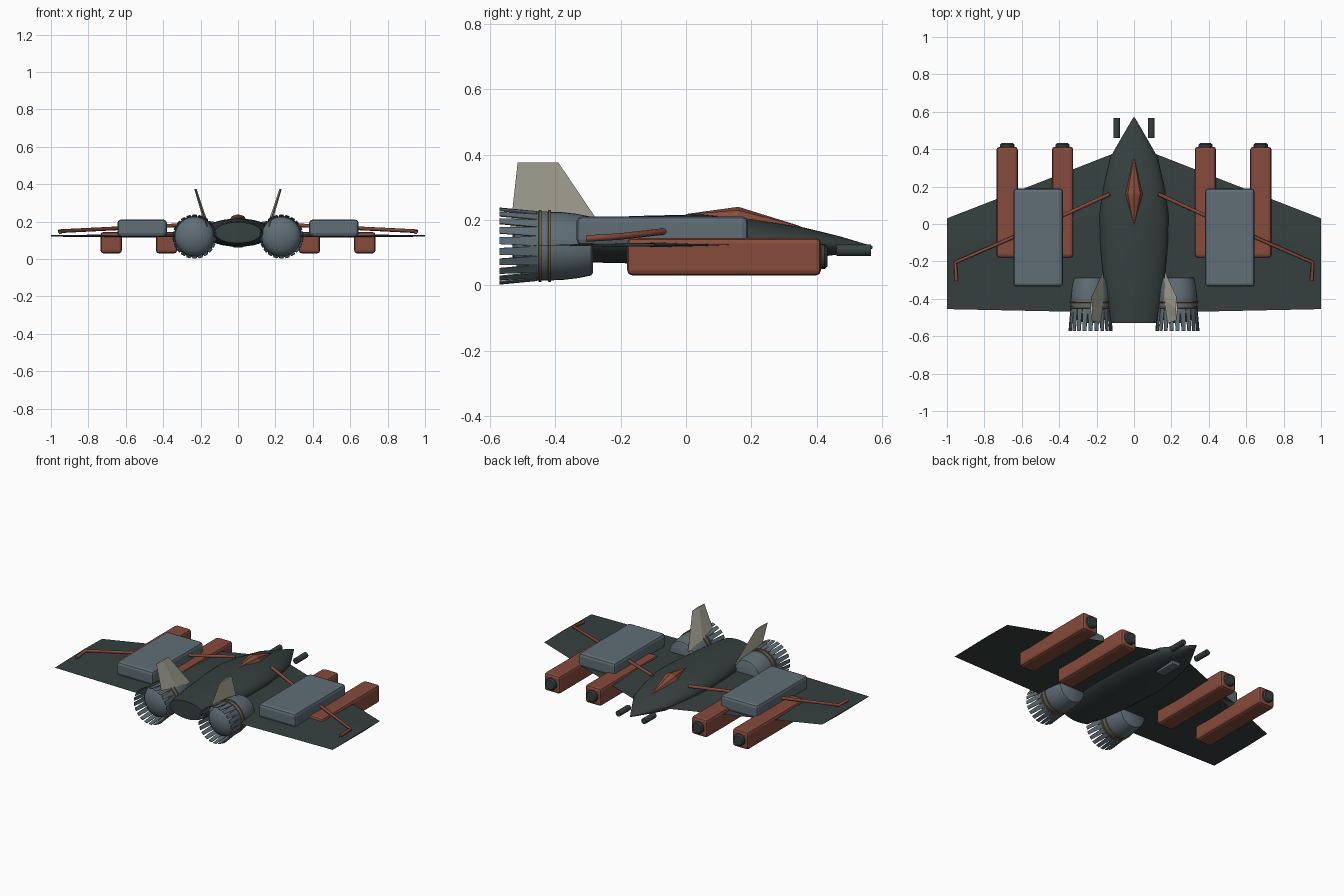
import bpy, bmesh, math
from mathutils import Vector, Matrix

if "Cube" in bpy.data.objects:
    bpy.data.objects.remove(bpy.data.objects["Cube"])


def material(name, rgb):
    m = bpy.data.materials.new(name)
    m.diffuse_color = (*rgb, 1)
    m.use_nodes = True
    m.node_tree.nodes["Principled BSDF"].inputs["Base Color"].default_value = m.diffuse_color
    return m


HULL = material("dark_green_grey", (0.036, 0.052, 0.050))
RED = material("rust_red", (0.24, 0.07, 0.045))
STEEL = material("blue_grey", (0.115, 0.155, 0.18))
CREAM = material("cream", (0.50, 0.49, 0.40))
BRASS = material("brass_brown", (0.17, 0.115, 0.045))


def finish(bm, name, mat, smooth=None, bevel=0, segments=2):
    bmesh.ops.recalc_face_normals(bm, faces=bm.faces)
    me = bpy.data.meshes.new(name)
    bm.to_mesh(me)
    bm.free()
    ob = bpy.data.objects.new(name, me)
    bpy.context.collection.objects.link(ob)
    me.materials.append(mat)
    if bevel:
        b = ob.modifiers.new("bevel", 'BEVEL')
        b.width, b.segments = bevel, segments
    if smooth:
        bpy.ops.object.select_all(action='DESELECT')
        ob.select_set(True)
        bpy.context.view_layer.objects.active = ob
        bpy.ops.object.shade_smooth_by_angle(angle=math.radians(smooth))
    return ob


def box(name, lo, hi, mat, bevel):
    bm = bmesh.new()
    c = [(a + b) / 2 for a, b in zip(lo, hi)]
    s = [b - a for a, b in zip(lo, hi)]
    bmesh.ops.create_cube(bm, size=1, matrix=Matrix.Translation(c) @ Matrix.Diagonal((*s, 1)))
    return finish(bm, name, mat, bevel=bevel)


def loft(name, rings, mat, smooth=None):
    """Skin a list of equal-length point rings and cap both ends."""
    bm = bmesh.new()
    vs = [[bm.verts.new(p) for p in r] for r in rings]
    n = len(vs[0])
    for a, b in zip(vs, vs[1:]):
        for i in range(n):
            bm.faces.new((a[i], a[(i + 1) % n], b[(i + 1) % n], b[i]))
    bm.faces.new(vs[0])
    bm.faces.new(vs[-1])
    return finish(bm, name, mat, smooth)


def ellipse(cx, y, cz, rx, rz, n=28):
    return [(cx + rx * math.cos(2 * math.pi * i / n), y, cz + rz * math.sin(2 * math.pi * i / n))
            for i in range(n)]


def tube(name, x, z, profile, mat, n=28, smooth=35):
    """Round body along y from (y, radius) pairs."""
    return loft(name, [ellipse(x, y, z, r, r, n) for y, r in profile], mat, smooth)


# fuselage: y, half width, bottom, top
stations = [(0.57, 0.004, 0.112, 0.120), (0.47, 0.062, 0.095, 0.150), (0.36, 0.125, 0.080, 0.177),
            (0.20, 0.162, 0.070, 0.203), (0.05, 0.185, 0.066, 0.217), (-0.12, 0.180, 0.066, 0.213),
            (-0.30, 0.163, 0.070, 0.207), (-0.43, 0.145, 0.076, 0.203), (-0.53, 0.125, 0.085, 0.198)]
loft("fuselage", [ellipse(0, y, (b + t) / 2, w, (t - b) / 2) for y, w, b, t in stations], HULL, 40)

# canopy: faceted diamond
loft("canopy", [ellipse(0, y, z, r, h, 8) for y, r, z, h in
                [(0.35, 0.003, 0.178, 0.003), (0.16, 0.047, 0.203, 0.037), (0.0, 0.003, 0.215, 0.003)]], RED)

# chin sensor under the nose
box("chin_sensor", (-0.03, 0.24, 0.062), (0.03, 0.39, 0.11), STEEL, 0.008)

for side, s in (("left", -1), ("right", 1)):
    # wing: leading edge, ridge and trailing edge at root and tip
    def section(x, front, back, h):
        mid = front + (back - front) * 0.35
        return [(s * x, front, 0.124), (s * x, mid, 0.124 + h), (s * x, back, 0.122), (s * x, mid, 0.124 - h)]
    loft(side + "_wing", [section(0.05, 0.40, -0.475, 0.014), section(1.0, 0.03, -0.455, 0.004)], HULL)

    # equipment box on top of the wing
    x0, x1 = sorted((s * 0.38, s * 0.645))
    box(side + "_wing_box", (x0, -0.335, 0.122), (x1, 0.19, 0.211), STEEL, 0.018)

    # launchers hung below the wing, with dark muzzles
    for place, cx in (("inner", 0.382), ("outer", 0.678)):
        box(f"{side}_{place}_launcher", (s * cx - 0.057, -0.18, 0.03), (s * cx + 0.057, 0.413, 0.145), RED, 0.016)
        tube(f"{side}_{place}_muzzle", s * cx, 0.088, [(0.40, 0.038), (0.424, 0.038), (0.432, 0.030)], HULL, 20)

    # bent pipe across the wing
    cu = bpy.data.curves.new(side + "_wing_pipe", 'CURVE')
    cu.dimensions = '3D'
    cu.bevel_depth, cu.bevel_resolution, cu.use_fill_caps = 0.010, 2, True
    sp = cu.splines.new('POLY')
    pts = [(0.13, 0.16, 0.192), (0.37, 0.05, 0.178), (0.955, -0.205, 0.149), (0.95, -0.305, 0.143)]
    sp.points.add(len(pts) - 1)
    for p, (x, y, z) in zip(sp.points, pts):
        p.co = (s * x, y, z, 1)
    cu.materials.append(RED)
    bpy.context.collection.objects.link(bpy.data.objects.new(side + "_wing_pipe", cu))

    # nose gun
    tube(side + "_nose_gun", s * 0.092, 0.107, [(0.46, 0.018), (0.566, 0.018)], HULL, 16)

    # engine body with domed rear end
    ex, ez = s * 0.232, 0.12
    tube(side + "_engine", ex, ez,
         [(-0.285, 0.082), (-0.29, 0.090), (-0.33, 0.098), (-0.38, 0.104), (-0.47, 0.106),
          (-0.495, 0.096), (-0.512, 0.075), (-0.525, 0.045), (-0.53, 0.01)], STEEL, 32, 45)
    for i, y in enumerate((-0.417, -0.446)):
        tube(f"{side}_engine_band_{i + 1}", ex, ez,
             [(y - 0.005, 0.104), (y - 0.004, 0.110), (y + 0.004, 0.110), (y + 0.005, 0.104)], BRASS, 32)

    # nozzle petals around the rear
    bm = bmesh.new()
    n = 22
    for k in range(n):
        rot = Matrix.Translation((ex, 0, ez)) @ Matrix.Rotation(2 * math.pi * k / n, 4, 'Y')
        rings = []
        for y, r, w in ((-0.455, 0.107, 0.0145), (-0.571, 0.118, 0.0105)):
            rings.append([bm.verts.new(rot @ Vector(p)) for p in
                          ((-w, y, r), (w, y, r), (w, y, r - 0.004), (-w, y, r - 0.004))])
        a, b = rings
        for i in range(4):
            j = (i + 1) % 4
            bm.faces.new((a[i], a[j], b[j], b[i]))
        bm.faces.new(a)
        bm.faces.new(b)
    finish(bm, side + "_nozzle_petals", STEEL)

    # canted tail fin with a tapered section
    def fin(x, y0, y1, z, t):
        return [(s * x, y0, z), (s * (x + t), (y0 + y1) / 2, z), (s * x, y1, z), (s * (x - t), (y0 + y1) / 2, z)]
    loft(side + "_tail_fin", [fin(0.165, -0.537, -0.255, 0.175, 0.011), fin(0.228, -0.515, -0.39, 0.375, 0.006)], CREAM)
